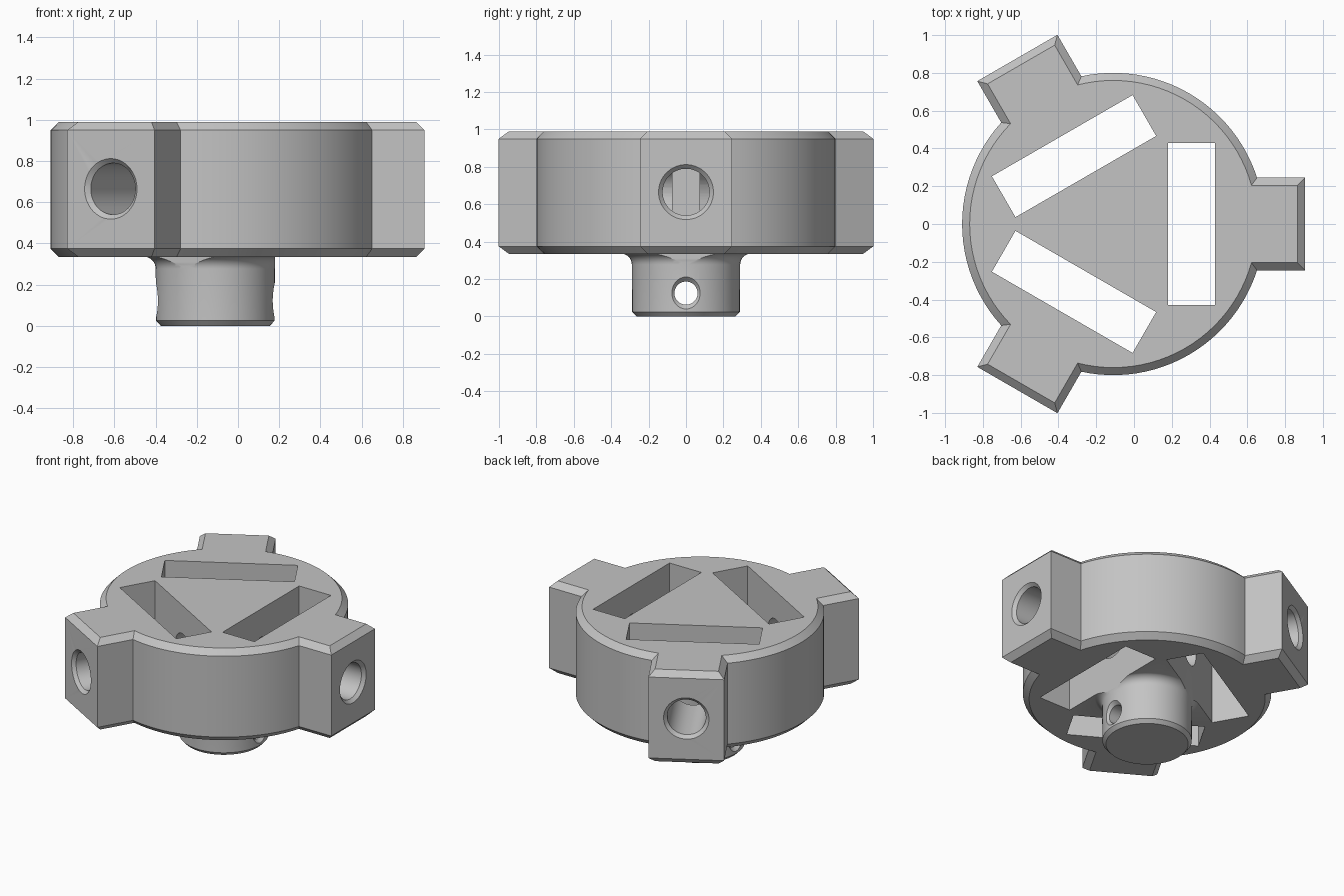
import bpy, bmesh
from math import sin, cos, asin, sqrt, pi, radians
from mathutils import Matrix, Vector

cube = bpy.data.objects.get("Cube")
if cube:
    bpy.data.objects.remove(cube, do_unlink=True)

CENTRE_X = -0.11           # hub axis
ARMS = [radians(a) for a in (0, 120, 240)]

gray = bpy.data.materials.new("plain_gray")
gray.use_nodes = True
COLOUR = (0.55, 0.55, 0.55, 1)
gray.diffuse_color = COLOUR
gray.node_tree.nodes["Principled BSDF"].inputs["Base Color"].default_value = COLOUR


def loft(name, rings, matrix=Matrix()):
    """Skin closed rings of equal length and cap both ends."""
    bm = bmesh.new()
    loops = [[bm.verts.new(p) for p in ring] for ring in rings]
    for a, b in zip(loops, loops[1:]):
        for i in range(len(a)):
            j = (i + 1) % len(a)
            bm.faces.new((a[i], a[j], b[j], b[i]))
    bm.faces.new(loops[0][::-1])
    bm.faces.new(loops[-1])
    bmesh.ops.recalc_face_normals(bm, faces=bm.faces)
    bm.transform(matrix)
    mesh = bpy.data.meshes.new(name)
    bm.to_mesh(mesh)
    bm.free()
    mesh.materials.append(gray)
    obj = bpy.data.objects.new(name, mesh)
    bpy.context.collection.objects.link(obj)
    return obj


def lathe(name, profile, sides, matrix=Matrix()):
    """Revolve (radius, height) points about z."""
    angles = [2 * pi * (i + 0.5) / sides for i in range(sides)]
    return loft(name, [[(r * cos(a), r * sin(a), z) for a in angles]
                       for r, z in profile], matrix)


def combine(target, tool, operation):
    mod = target.modifiers.new(operation.lower(), 'BOOLEAN')
    mod.operation = operation
    mod.solver = 'EXACT'
    mod.object = tool
    bpy.context.view_layer.objects.active = target
    bpy.ops.object.modifier_apply(modifier=mod.name)
    bpy.data.objects.remove(tool, do_unlink=True)


def body_outline(inset, z, steps=24):
    """Disc with three square arms, offset inwards by inset."""
    r, w, end = 0.80 - inset, 0.245 - inset, 1.015 - inset
    start = asin(w / r)
    pts = []
    for arm in ARMS:
        turn = Matrix.Rotation(arm, 3, 'Z')
        pts += [turn @ Vector((end, -w, z)), turn @ Vector((end, w, z))]
        for i in range(steps + 1):
            a = arm + start + (radians(120) - 2 * start) * i / steps
            pts.append(Vector((r * cos(a), r * sin(a), z)))
    return pts


# Chamfered three-armed body
body = loft("hub_body", [body_outline(i, z) for i, z in
                         ((0.04, 0.335), (0, 0.375), (0, 0.95), (0.04, 0.99))])

# Stub shaft with a fillet under the body
fillet = [(0.35 - 0.06 * cos(t), 0.277 + 0.06 * sin(t))
          for t in (pi / 2 * i / 8 for i in range(9))]
shaft = lathe("shaft", [(0.265, 0), (0.288, 0.025)] + fillet + [(0.35, 0.5)], 64)
combine(body, shaft, 'UNION')

# Through slots and radial bores, one pair per arm
for arm in ARMS:
    turn = Matrix.Rotation(arm, 4, 'Z')
    slot = loft("slot_cutter",
                [[(0.29, -0.43, z), (0.54, -0.43, z), (0.54, 0.43, z), (0.29, 0.43, z)]
                 for z in (0.2, 1.2)], turn)
    combine(body, slot, 'DIFFERENCE')
for arm in ARMS:
    place = (Matrix.Rotation(arm, 4, 'Z') @ Matrix.Translation((0, 0, 0.665))
             @ Matrix.Rotation(pi / 2, 4, 'Y'))
    bore = lathe("bore_cutter", [(0.125, 0.043), (0.125, 0.993),
                                 (0.147, 1.015), (0.177, 1.045)], 48, place)
    combine(body, bore, 'DIFFERENCE')

# Countersunk cross hole through the shaft
place = Matrix.Translation((0, 0, 0.125)) @ Matrix.Rotation(pi / 2, 4, 'Y')
pin = lathe("pin_cutter", [(0.112, -0.315), (0.062, -0.265),
                           (0.062, 0.265), (0.112, 0.315)], 40, place)
combine(body, pin, 'DIFFERENCE')

# Centre the finished part and smooth its round faces
body.data.transform(Matrix.Translation((CENTRE_X, 0, 0)))
bpy.ops.object.select_all(action='DESELECT')
body.select_set(True)
bpy.context.view_layer.objects.active = body
bpy.ops.object.shade_smooth_by_angle(angle=radians(25))
